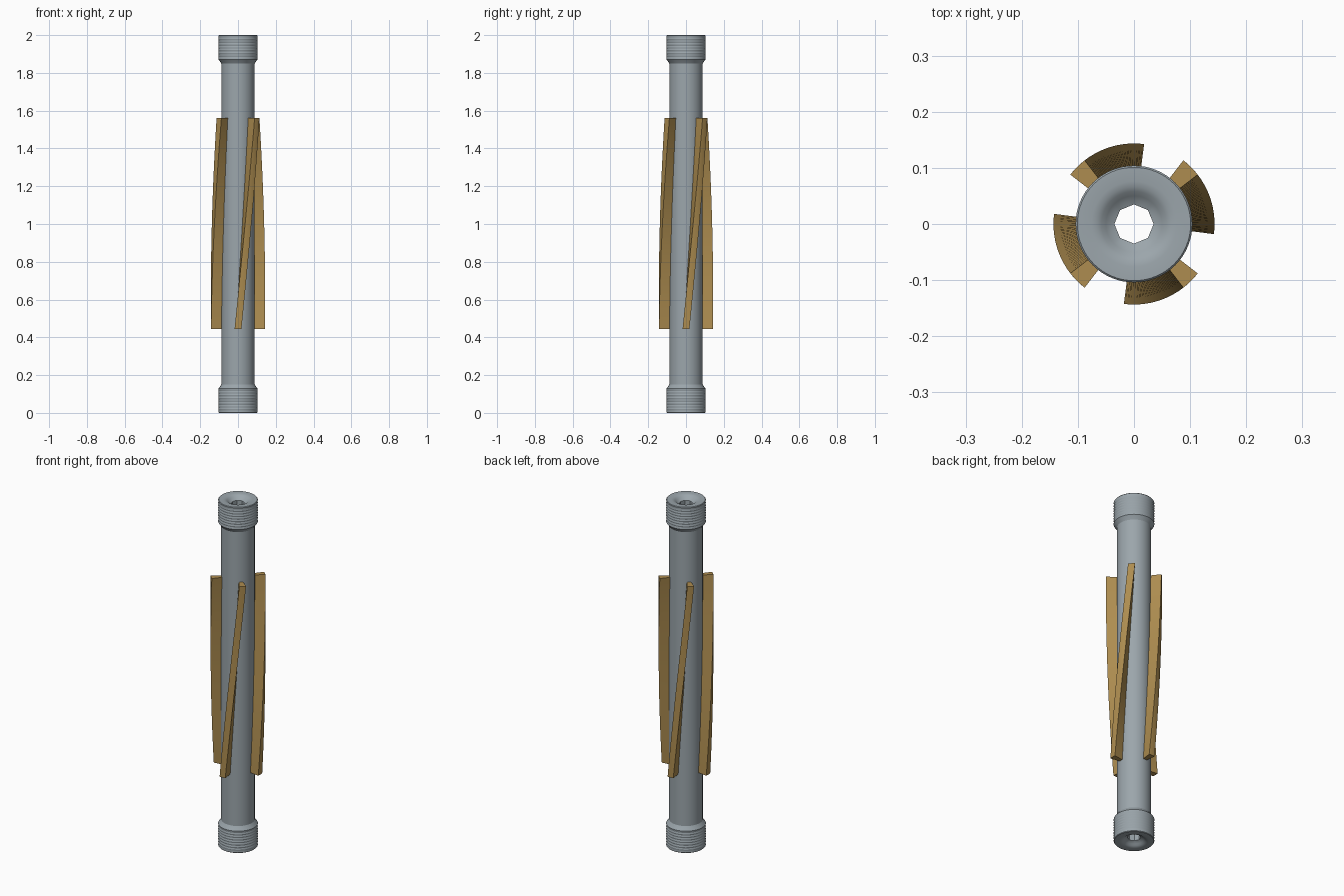
import bpy
import bmesh
from math import sin, cos, pi, radians

cube = bpy.data.objects.get("Cube")
if cube:
    bpy.data.objects.remove(cube, do_unlink=True)


def material(name, rgb):
    mat = bpy.data.materials.new(name)
    mat.use_nodes = True
    mat.diffuse_color = (*rgb, 1)
    mat.node_tree.nodes["Principled BSDF"].inputs["Base Color"].default_value = (*rgb, 1)
    return mat


def finish(bm, name, mat):
    bmesh.ops.recalc_face_normals(bm, faces=bm.faces)
    mesh = bpy.data.meshes.new(name)
    bm.to_mesh(mesh)
    bm.free()
    mesh.shade_smooth()
    mesh.set_sharp_from_angle(angle=radians(30))
    mesh.materials.append(mat)
    obj = bpy.data.objects.new(name, mesh)
    bpy.context.collection.objects.link(obj)
    return obj


def bridge(bm, a, b):
    for i in range(len(a)):
        j = (i + 1) % len(a)
        bm.faces.new((a[i], a[j], b[j], b[i]))


steel = material("steel grey", (0.33, 0.38, 0.41))
brass = material("brass", (0.42, 0.265, 0.08))

# Shaft: lathed body with threaded collars, funnel mouths and an octagonal bore
SEGMENTS = 64
BORE = 0.035
THREADS = 8
COLLAR, RIM, ROOT, BODY = 0.125, 0.104, 0.102, 0.088

# Half profile from the bore mouth, over the lip, along the collar to the body
half = [(0.042, 0.019), (0.05, 0.013), (0.058, 0.006), (0.066, 0.002),
        (0.076, 0), (0.101, 0), (RIM, 0.003)]
pitch = (COLLAR - 0.006) / THREADS
for i in range(THREADS):
    z = 0.005 + i * pitch
    half += [(ROOT, z + pitch / 2), (RIM, z + pitch)]
half += [(RIM, COLLAR + 0.003), (0.096, 0.138), (BODY, 0.15)]
profile = half + [(r, 2 - z) for r, z in reversed(half)]

bm = bmesh.new()


def ring(radius_at, z):
    verts = []
    for i in range(SEGMENTS):
        a = 2 * pi * i / SEGMENTS
        r = radius_at(a)
        verts.append(bm.verts.new((r * cos(a), r * sin(a), z)))
    return verts


def octagon(a):
    return BORE * cos(pi / 8) / cos(a % (pi / 4) - pi / 8)


rings = [ring(octagon, 0.023)]
rings += [ring(lambda a, r=r: r, z) for r, z in profile]
rings.append(ring(octagon, 2 - 0.023))
for k in range(len(rings)):
    bridge(bm, rings[k], rings[(k + 1) % len(rings)])
finish(bm, "threaded_shaft", steel)

# Blades: four ring sectors sweeping an eighth turn as they rise
STEPS, ARC = 36, 4
Z0, Z1 = 0.445, 1.56
INNER, OUTER, HALF_WIDTH = 0.084, 0.1435, radians(7.2)


def blade(name, start):
    bm = bmesh.new()
    sections = []
    for s in range(STEPS + 1):
        t = s / STEPS
        mid = start + t * pi / 4
        z = Z0 + (Z1 - Z0) * t
        angles = [mid + HALF_WIDTH * (2 * i / ARC - 1) for i in range(ARC + 1)]
        outline = [(OUTER, a) for a in angles] + [(INNER, a) for a in reversed(angles)]
        sections.append([bm.verts.new((r * cos(a), r * sin(a), z)) for r, a in outline])
    for low, high in zip(sections, sections[1:]):
        bridge(bm, low, high)
    bm.faces.new(sections[0])
    bm.faces.new(sections[-1])
    finish(bm, name, brass)


for i, side in enumerate(("left", "back", "right", "front")):
    blade(side + "_blade", i * pi / 2)
